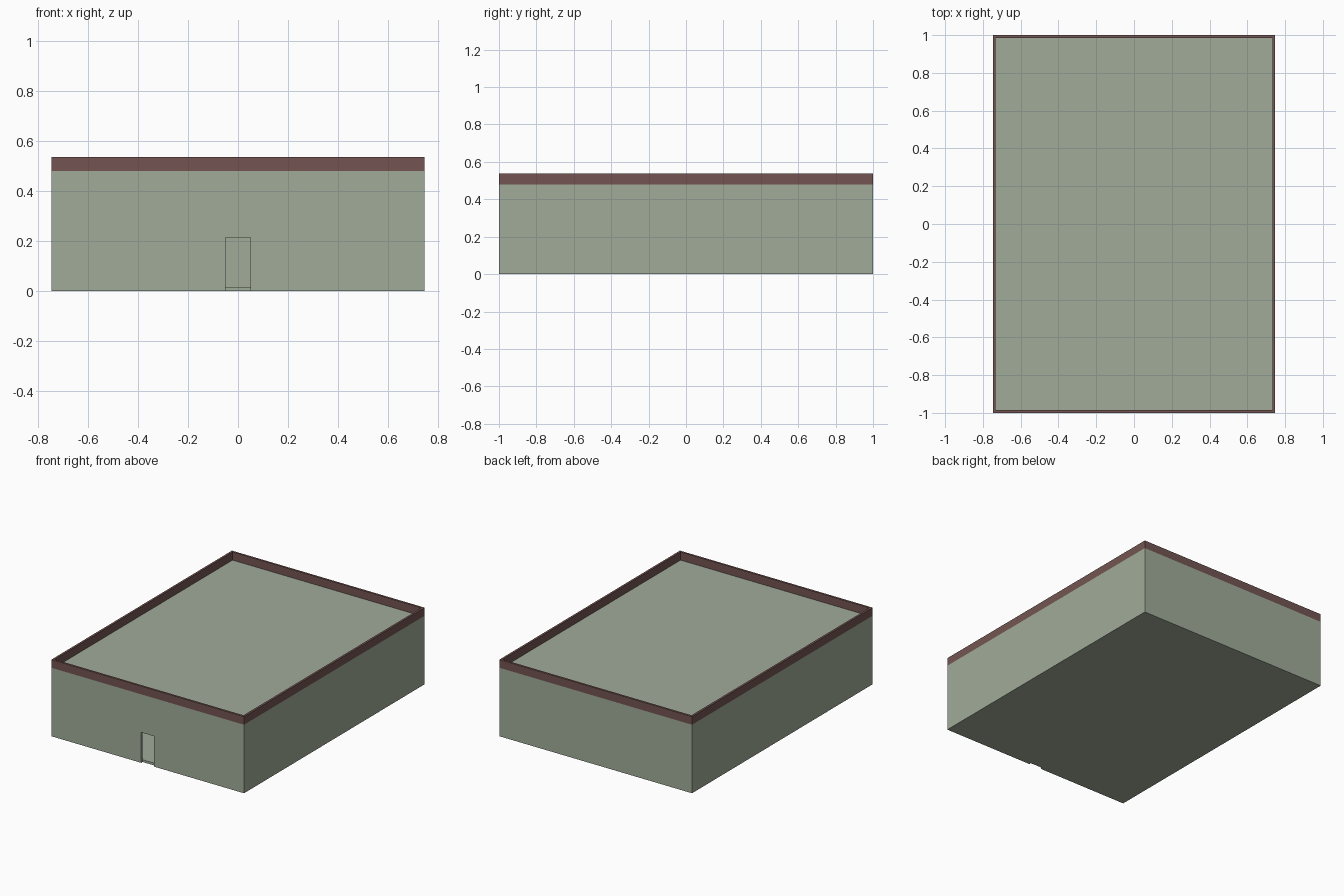
import bpy, bmesh
from mathutils import Vector

if "Cube" in bpy.data.objects:
    bpy.data.objects.remove(bpy.data.objects["Cube"])

HX, HY, H = 0.747, 1.0, 0.537     # half width, half length, total height
T = 0.015                         # wall thickness
ROOF = 0.48                       # roof level, where the parapet starts
FLOOR = 0.016                     # floor slab thickness
DOOR_W, DOOR_TOP = 0.05, 0.213    # door half width and head height


def material(name, rgb):
    m = bpy.data.materials.new(name)
    lin = [((c / 255 + 0.055) / 1.055) ** 2.4 for c in rgb]
    m.diffuse_color = (*lin, 1)
    m.use_nodes = True
    m.node_tree.nodes["Principled BSDF"].inputs["Base Color"].default_value = m.diffuse_color
    return m


GREEN = material("sage green", (160, 171, 153))
BROWN = material("brown trim", (115, 85, 82))


def box(name, lo, hi, *mats):
    lo, hi = Vector(lo), Vector(hi)
    bm = bmesh.new()
    bmesh.ops.create_cube(bm, size=1)
    for v in bm.verts:
        v.co = (lo + hi) / 2 + v.co * (hi - lo)
    me = bpy.data.meshes.new(name)
    bm.to_mesh(me)
    bm.free()
    ob = bpy.data.objects.new(name, me)
    bpy.context.collection.objects.link(ob)
    for m in mats:
        me.materials.append(m)
    return ob


def cut(ob, lo, hi):
    cutter = box("cutter", lo, hi)
    mod = ob.modifiers.new("cut", 'BOOLEAN')
    mod.operation, mod.solver, mod.object = 'DIFFERENCE', 'EXACT', cutter
    bpy.context.view_layer.objects.active = ob
    bpy.ops.object.modifier_apply(modifier=mod.name)
    bpy.data.objects.remove(cutter)


# Outer walls: hollow shell with a doorway through the front
walls = box("walls_and_parapet", (-HX, -HY, 0), (HX, HY, H), GREEN, BROWN)
cut(walls, (-HX + T, -HY + T, -1), (HX - T, HY - T, 1))
cut(walls, (-DOOR_W, -HY - 0.1, -0.1), (DOOR_W, -HY + 0.1, DOOR_TOP))

# Parapet: the band above roof level is brown
bm = bmesh.new()
bm.from_mesh(walls.data)
bmesh.ops.bisect_plane(bm, geom=bm.verts[:] + bm.edges[:] + bm.faces[:],
                       plane_co=(0, 0, ROOF), plane_no=(0, 0, 1))
for f in bm.faces:
    f.material_index = int(f.calc_center_median().z > ROOF)
bm.to_mesh(walls.data)
bm.free()

# Floor and roof slabs fitted between the walls
for name, z0, z1 in (("floor", 0, FLOOR), ("roof", ROOF - FLOOR, ROOF)):
    box(name, (-HX + T, -HY + T, z0), (HX - T, HY - T, z1), GREEN)
